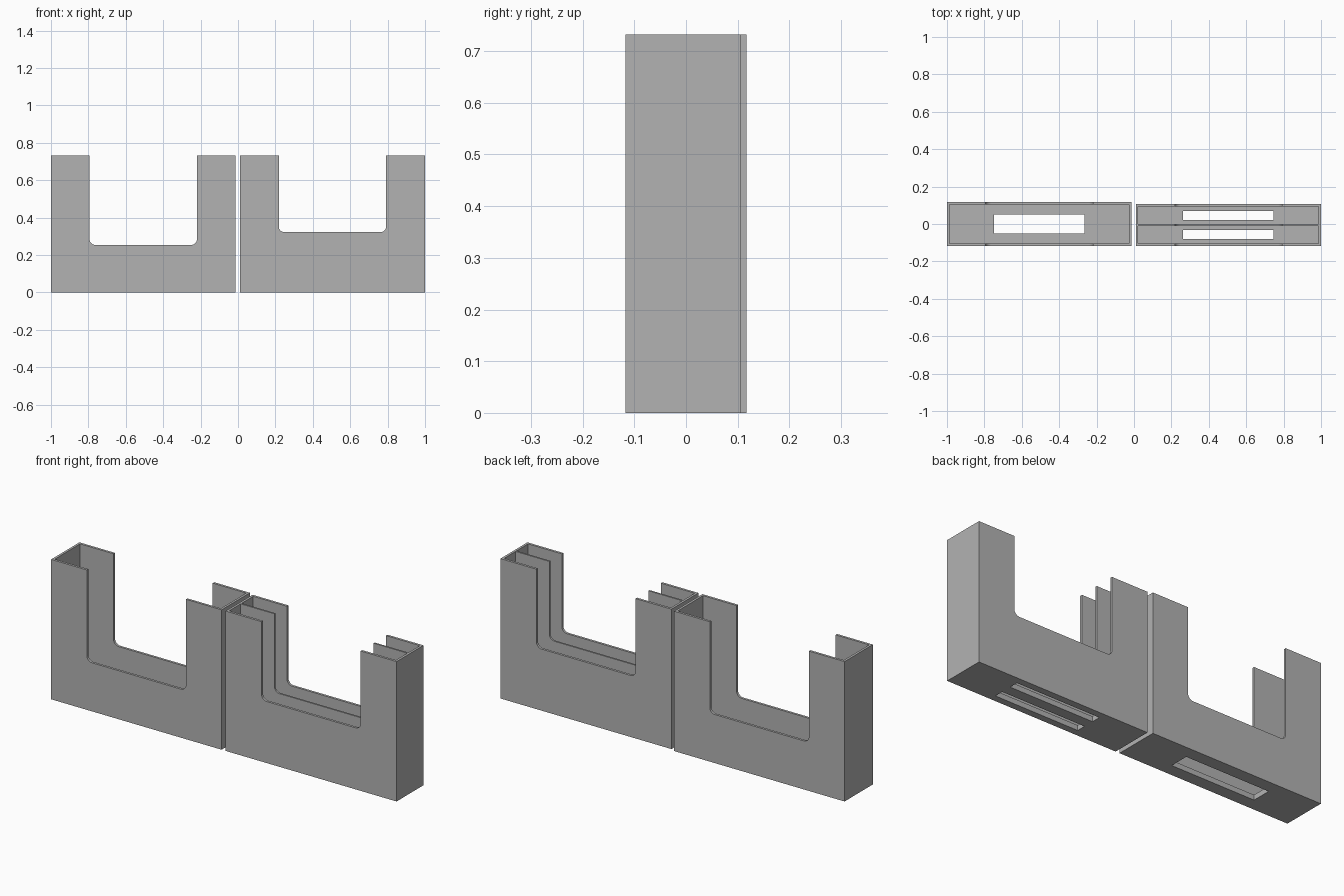
import bpy
import bmesh
from math import sin, cos, pi, radians

default = bpy.data.objects.get("Cube")
if default:
    bpy.data.objects.remove(default, do_unlink=True)

HEIGHT, WALL, FLOOR = 0.732, 0.0125, 0.027
DIVIDER = 0.009
CUT_HALF, CUT_RADIUS, SLOT_HALF = 0.287, 0.03, 0.242

gray = bpy.data.materials.new("plain gray")
gray.use_nodes = True
color = (0.45, 0.45, 0.45, 1)
gray.diffuse_color = color
gray.node_tree.nodes["Principled BSDF"].inputs["Base Color"].default_value = color


def prism(name, outline, y0, y1):
    """Extrude an x-z outline from y0 to y1."""
    bm = bmesh.new()
    face = bm.faces.new([bm.verts.new((x, y0, z)) for x, z in outline])
    ext = bmesh.ops.extrude_face_region(bm, geom=[face])
    verts = [v for v in ext["geom"] if isinstance(v, bmesh.types.BMVert)]
    bmesh.ops.translate(bm, verts=verts, vec=(0, y1 - y0, 0))
    bmesh.ops.recalc_face_normals(bm, faces=bm.faces)
    mesh = bpy.data.meshes.new(name)
    bm.to_mesh(mesh)
    bm.free()
    obj = bpy.data.objects.new(name, mesh)
    bpy.context.scene.collection.objects.link(obj)
    return obj


def box(name, x0, x1, y0, y1, z0, z1):
    return prism(name, [(x0, z0), (x1, z0), (x1, z1), (x0, z1)], y0, y1)


def notch_outline(cx, bottom):
    """Open-topped notch with two rounded lower corners."""
    points = [(cx + CUT_HALF, HEIGHT + 0.1), (cx - CUT_HALF, HEIGHT + 0.1)]
    for side, start in ((-1, pi), (1, 1.5 * pi)):
        ox = cx + side * (CUT_HALF - CUT_RADIUS)
        for i in range(9):
            a = start + i * pi / 16
            points.append((ox + CUT_RADIUS * cos(a),
                           bottom + CUT_RADIUS + CUT_RADIUS * sin(a)))
    return points


def tray(name, x0, x1, y0, y1, notch_z, bays, slot_half):
    """Open box with equal bays, a floor slot in each, and a notch across."""
    cx = (x0 + x1) / 2
    body = box(name, x0, x1, y0, y1, 0, HEIGHT)
    depth = (y1 - y0 - 2 * WALL - (bays - 1) * DIVIDER) / bays
    cutters = []
    for i in range(bays):
        start = y0 + WALL + i * (depth + DIVIDER)
        mid = start + depth / 2
        cutters.append(box("bay_cutter", x0 + WALL, x1 - WALL,
                           start, start + depth, FLOOR, HEIGHT + 0.1))
        cutters.append(box("slot_cutter", cx - SLOT_HALF, cx + SLOT_HALF,
                           mid - slot_half, mid + slot_half, -0.1, 0.1))
    cutters.append(prism("notch_cutter", notch_outline(cx, notch_z), y0 - 0.1, y1 + 0.1))

    for cutter in cutters:
        cutter.hide_render = True
        mod = body.modifiers.new("cut", 'BOOLEAN')
        mod.operation = 'DIFFERENCE'
        mod.solver = 'EXACT'
        mod.object = cutter

    # Bake the cuts and drop the cutters
    bpy.context.view_layer.update()
    graph = bpy.context.evaluated_depsgraph_get()
    mesh = bpy.data.meshes.new_from_object(body.evaluated_get(graph))
    body.modifiers.clear()
    body.data = mesh
    for cutter in cutters:
        bpy.data.objects.remove(cutter, do_unlink=True)
    mesh.materials.clear()
    mesh.materials.append(gray)

    bpy.ops.object.select_all(action='DESELECT')
    body.select_set(True)
    bpy.context.view_layer.objects.active = body
    bpy.ops.object.shade_smooth_by_angle(angle=radians(30))


# Wide single-bay tray on the right, two-bay tray on the left
tray("single_bay_tray", -1.0, -0.013, -0.117, 0.117, 0.254, 1, 0.051)
tray("double_bay_tray", 0.01, 1.0, -0.117, 0.106, 0.322, 2, 0.024)
